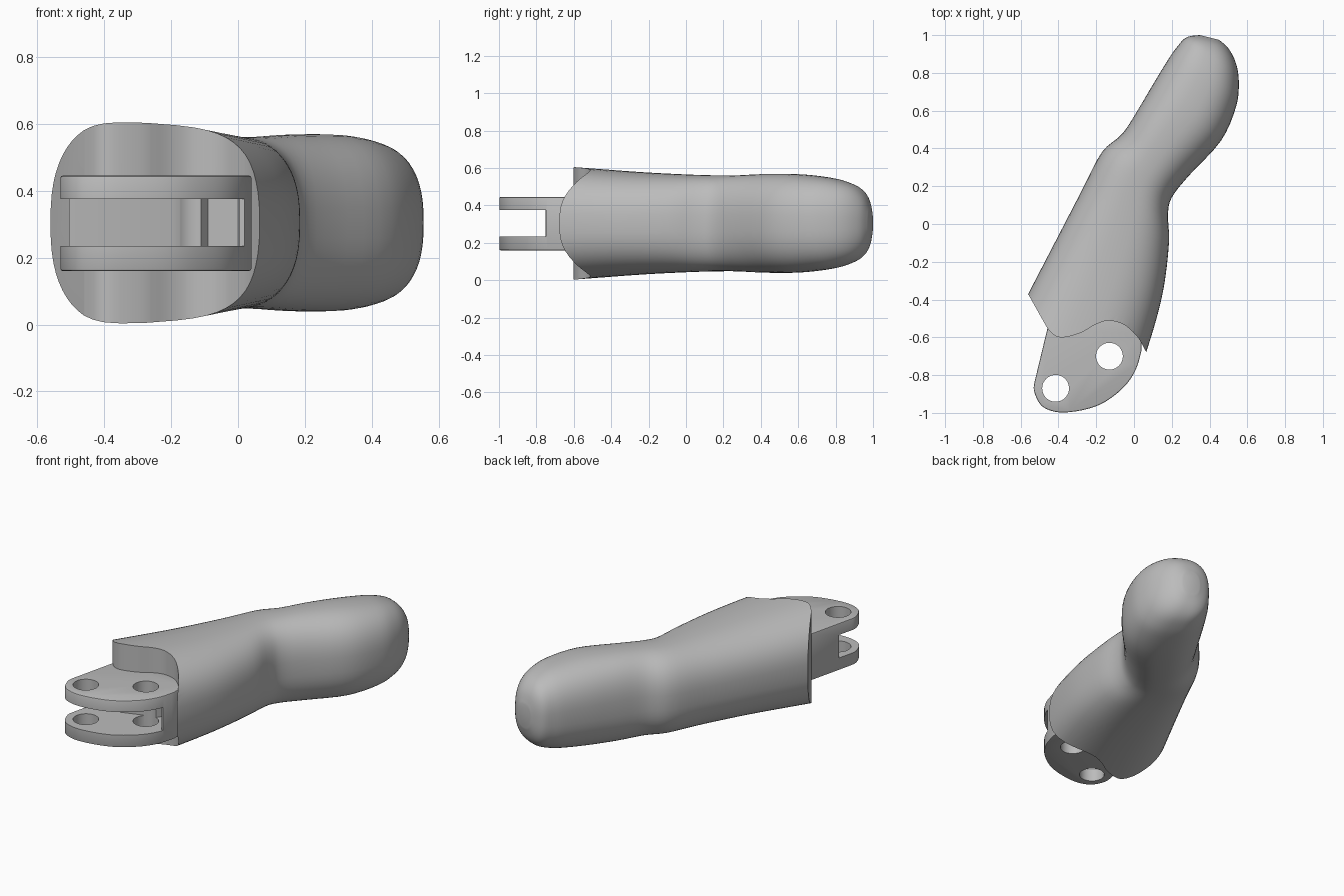
import bpy, bmesh, math
from mathutils import Vector

cube = bpy.data.objects.get("Cube")
if cube:
    bpy.data.objects.remove(cube, do_unlink=True)

grey = bpy.data.materials.new("plain_grey")
grey.use_nodes = True
grey.diffuse_color = (0.5, 0.5, 0.5, 1)
grey.node_tree.nodes["Principled BSDF"].inputs["Base Color"].default_value = (0.5, 0.5, 0.5, 1)
MID = 0.304


def spline(points, steps, closed=False):
    """Catmull-Rom curve through points of any dimension."""
    n, out = len(points), []
    pick = lambda i: points[i % n] if closed else points[max(0, min(n - 1, i))]
    for i in range(n if closed else n - 1):
        p = [pick(i + k) for k in (-1, 0, 1, 2)]
        for s in range(steps):
            t = s / steps
            out.append([0.5 * (2 * b + (c - a) * t + (2 * a - 5 * b + 4 * c - d) * t * t
                               + (3 * b - a - 3 * c + d) * t ** 3) for a, b, c, d in zip(*p)])
    if not closed:
        out.append(list(points[-1]))
    return out


def finish(name, bm):
    bmesh.ops.recalc_face_normals(bm, faces=bm.faces)
    mesh = bpy.data.meshes.new(name)
    bm.to_mesh(mesh)
    bm.free()
    mesh.materials.append(grey)
    obj = bpy.data.objects.new(name, mesh)
    bpy.context.collection.objects.link(obj)
    return obj


def prism(name, outline, z0, z1):
    bm = bmesh.new()
    face = bm.faces.new([bm.verts.new((p[0], p[1], z0)) for p in outline])
    top = bmesh.ops.extrude_face_region(bm, geom=[face])["geom"]
    bmesh.ops.translate(bm, vec=(0, 0, z1 - z0),
                        verts=[v for v in top if isinstance(v, bmesh.types.BMVert)])
    return finish(name, bm)


def apply(obj, mod):
    bpy.context.view_layer.objects.active = obj
    bpy.ops.object.modifier_apply(modifier=mod.name)


def cut(obj, cutter):
    mod = obj.modifiers.new("cut", "BOOLEAN")
    mod.operation, mod.solver, mod.object = "DIFFERENCE", "EXACT", cutter
    apply(obj, mod)
    bpy.data.objects.remove(cutter, do_unlink=True)


def smooth(obj, angle):
    bpy.ops.object.select_all(action="DESELECT")
    obj.select_set(True)
    bpy.context.view_layer.objects.active = obj
    bpy.ops.object.shade_smooth_by_angle(angle=math.radians(angle))


# Body: rounded sections lofted between left and right edge points (x, y, x, y, half height)
stations = [
    (-0.73, -0.70, 0.00, -0.86, 0.315), (-0.56, -0.37, 0.09, -0.60, 0.292),
    (-0.42, -0.10, 0.155, -0.35, 0.273), (-0.28, 0.17, 0.185, -0.10, 0.26),
    (-0.17, 0.38, 0.18, 0.05, 0.256), (-0.06, 0.48, 0.20, 0.14, 0.258),
    (0.03, 0.62, 0.29, 0.255, 0.264), (0.11, 0.755, 0.46, 0.44, 0.263),
    (0.19, 0.885, 0.54, 0.62, 0.245), (0.23, 0.94, 0.555, 0.75, 0.222),
    (0.265, 0.98, 0.54, 0.85, 0.19), (0.30, 0.995, 0.50, 0.93, 0.14),
    (0.35, 1.0, 0.45, 0.975, 0.07)]
SIDES, POWER = 56, 2 / 2.5
bm = bmesh.new()
rings = []
for lx, ly, rx, ry, h in spline(stations, 4):
    a, b = Vector((lx, ly, MID)), Vector((rx, ry, MID))
    ring = []
    for k in range(SIDES):
        t = math.tau * k / SIDES
        c, s = (math.copysign(abs(f) ** POWER, f) for f in (math.cos(t), math.sin(t)))
        ring.append(bm.verts.new((a + b) / 2 + (b - a) / 2 * c + Vector((0, 0, h * s))))
    rings.append(ring)
for r0, r1 in zip(rings, rings[1:]):
    for k in range(SIDES):
        j = (k + 1) % SIDES
        bm.faces.new((r0[k], r0[j], r1[j], r1[k]))
bm.faces.new(rings[0])
bm.faces.new(rings[-1])
body = finish("grip_body", bm)

# Wavy front face of the body
wave = spline([(-0.46, -0.55), (-0.42, -0.59), (-0.37, -0.60), (-0.28, -0.575), (-0.20, -0.53),
               (-0.13, -0.512), (-0.05, -0.535), (0.02, -0.60), (0.06, -0.67)], 5)
cut(body, prism("front_cutter", [(-0.62, -0.265)] + wave + [(0.2, -0.9), (0.2, -1.3), (-1, -1.3), (-1, -0.265)],
                -0.3, 0.9))
smooth(body, 35)

# Forked hinge: one thick plate, slotted and drilled
nose = spline([(-0.525, -0.83), (-0.53, -0.88), (-0.50, -0.95), (-0.45, -0.985), (-0.37, -0.998),
               (-0.25, -0.98), (-0.15, -0.94), (-0.05, -0.86), (0.01, -0.77), (0.04, -0.67)], 4)
fork = prism("hinge_fork", [(-0.44, -0.45), (-0.46, -0.56)] + nose + [(0.04, -0.58), (0.0, -0.45)],
             0.16, 0.445)
bevel = fork.modifiers.new("soft_edge", "BEVEL")
bevel.width, bevel.segments, bevel.limit_method = 0.007, 2, "ANGLE"
bevel.angle_limit = math.radians(50)
apply(fork, bevel)

slot = prism("slot_cutter", [(-0.7, -1.1), (0.1, -1.1), (0.1, -0.76), (0.005, -0.745), (0.015, -0.62),
                             (0.0, -0.6), (-0.09, -0.6), (-0.11, -0.63), (-0.2, -0.65),
                             (-0.5, -0.75), (-0.7, -0.75)], 0.235, 0.375)
cut(fork, slot)
for x, y in ((-0.415, -0.87), (-0.13, -0.70)):
    circle = [(x + 0.071 * math.cos(math.tau * k / 40), y + 0.071 * math.sin(math.tau * k / 40))
              for k in range(40)]
    cut(fork, prism("hole_cutter", circle, 0, 0.6))
smooth(fork, 30)
